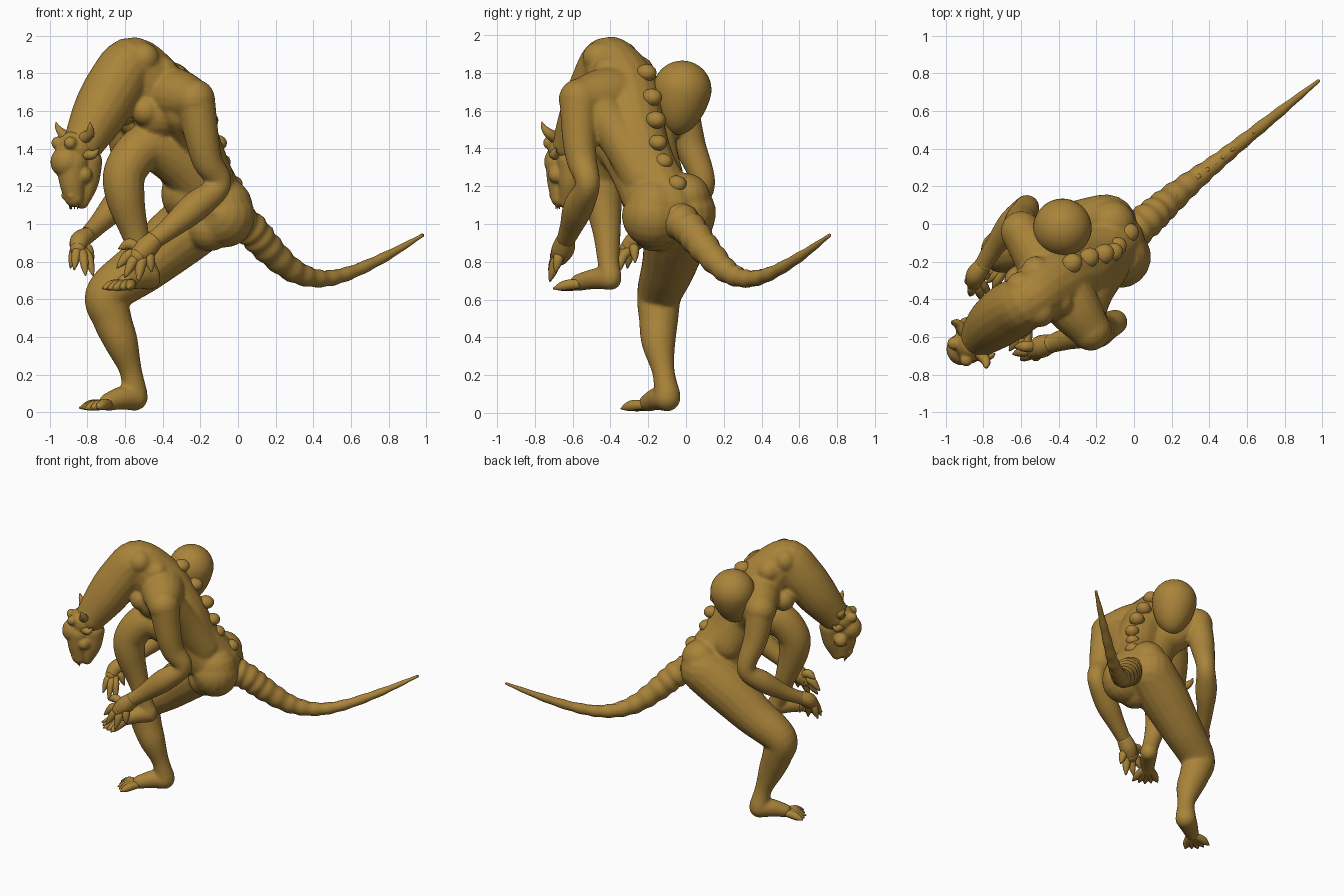
import bpy
import bmesh
import math
from mathutils import Vector, Matrix

cube = bpy.data.objects.get("Cube")
if cube:
    bpy.data.objects.remove(cube, do_unlink=True)

# One clay colour for the whole figure
clay = bpy.data.materials.new("golden_brown_clay")
clay.use_nodes = True
colour = (0.40, 0.23, 0.042, 1)
clay.diffuse_color = colour
for node in clay.node_tree.nodes:
    if node.type == 'BSDF_PRINCIPLED':
        node.inputs["Base Color"].default_value = colour
        node.inputs["Roughness"].default_value = 0.6

UP = Vector((0, 0, 1))
FORWARD = Vector((-0.8, -0.6, 0))      # the creature's own heading
SIDE = Vector((0.6, -0.8, 0))          # its own left


def spline(points, steps):
    """Catmull-Rom samples through (x, y, z, radius) points."""
    pts = [Vector(p) for p in points]
    pts = [pts[0]] + pts + [pts[-1]]
    out = []
    for a, b, c, d in zip(pts, pts[1:], pts[2:], pts[3:]):
        for i in range(steps):
            t = i / steps
            out.append(0.5 * (2 * b + (c - a) * t + (2 * a - 5 * b + 4 * c - d) * t * t
                              + (3 * b - a - 3 * c + d) * t ** 3))
    return out + [pts[-1]]


def ball(bm, centre, radius, scale=(1, 1, 1), segments=20):
    frame = Matrix((FORWARD, SIDE, UP)).transposed().to_4x4()
    matrix = Matrix.Translation(centre) @ frame @ Matrix.Diagonal((*scale, 1))
    bmesh.ops.create_uvsphere(bm, u_segments=segments, v_segments=segments // 2,
                              radius=radius, matrix=matrix)


def limb(bm, points, sides=18, steps=7, ripple=0.0):
    """Round tube along a path, with rounded ends."""
    samples = spline(points, steps)
    centres = [s.xyz for s in samples]
    rings, rotation, last = [], None, None
    for i, s in enumerate(samples):
        tangent = centres[min(i + 1, len(centres) - 1)] - centres[max(i - 1, 0)]
        tangent.normalize()
        if rotation is None:
            rotation = tangent.to_track_quat('Z', 'Y')
        else:
            rotation = last.rotation_difference(tangent) @ rotation
        last = tangent
        radius = s.w * (1 + ripple * math.cos(i * math.tau / 6))
        ring = []
        for k in range(sides):
            a = math.tau * k / sides
            ring.append(bm.verts.new(centres[i] + rotation @ Vector(
                (radius * math.cos(a), radius * math.sin(a), 0))))
        rings.append(ring)
    for low, high in zip(rings, rings[1:]):
        for k in range(sides):
            n = (k + 1) % sides
            bm.faces.new((low[k], low[n], high[n], high[k]))
    bm.faces.new(rings[0][::-1])
    bm.faces.new(rings[-1])
    for end in (samples[0], samples[-1]):
        ball(bm, end.xyz, end.w, segments=sides)


def finish(name, bm, voxel=0.0, smooth=4):
    """Turn the parts into an object, optionally fused into one skin."""
    bmesh.ops.recalc_face_normals(bm, faces=bm.faces)
    mesh = bpy.data.meshes.new(name)
    bm.to_mesh(mesh)
    bm.free()
    mesh.materials.append(clay)
    mesh.shade_smooth()
    obj = bpy.data.objects.new(name, mesh)
    bpy.context.collection.objects.link(obj)
    if voxel:
        fuse = obj.modifiers.new("fuse", 'REMESH')
        fuse.mode = 'VOXEL'
        fuse.voxel_size = voxel
        fuse.use_smooth_shade = True
        relax = obj.modifiers.new("relax", 'SMOOTH')
        relax.iterations = smooth


def digits(bm, palm, tips, radius, lift):
    """Fingers or toes fanning from a palm, each ending in a claw."""
    palm = Vector(palm)
    for tip in map(Vector, tips):
        knuckle = palm.lerp(tip, 0.6) + UP * lift
        joint = palm.lerp(tip, 0.82) + UP * lift * 0.5
        limb(bm, [(*palm.lerp(tip, 0.25), radius), (*knuckle, radius * 1.1),
                  (*joint, radius * 0.85), (*tip, radius * 0.25)], sides=10, steps=4)


# Body: torso and limbs fused into one skin
body = bmesh.new()
# Spine from hips over the hump and down the neck
limb(body, [(-.11, -.1, 1.09, .17), (-.2, -.2, 1.3, .15), (-.28, -.27, 1.5, .16),
            (-.43, -.32, 1.69, .185), (-.56, -.405, 1.845, .15), (-.655, -.46, 1.73, .155),
            (-.74, -.525, 1.58, .145), (-.82, -.6, 1.43, .11)])
# Shoulder girdle, flank muscles, chest, belly and buttocks
limb(body, [(-.23, -.565, 1.66, .11), (-.38, -.36, 1.68, .155), (-.6, -.04, 1.62, .11)])
limb(body, [(-.28, -.46, 1.6, .13), (-.22, -.34, 1.45, .12), (-.14, -.22, 1.24, .12)])
limb(body, [(-.54, -.1, 1.6, .13), (-.4, -.17, 1.45, .12), (-.28, -.13, 1.24, .12)])
for offset in (-.1, .1):
    ball(body, Vector((-.55, -.38, 1.6)) + SIDE * offset, .08)
    ball(body, Vector((-.46, -.33, 1.81)) + SIDE * offset, .08)
    ball(body, Vector((-.55, -.4, 1.88)) + SIDE * offset * .8, .085)
ball(body, (-.42, -.38, 1.59), .145)
ball(body, (-.25, -.19, 1.16), .16)
limb(body, [(-.075, -.17, 1.09, .155), (-.08, -.175, 1.03, .165), (-.15, -.17, .98, .125)])
limb(body, [(-.12, .0, 1.14, .13), (-.15, .0, 1.04, .15)])
# Arms
limb(body, [(-.225, -.565, 1.65, .105), (-.19, -.565, 1.45, .09), (-.16, -.55, 1.33, .08),
            (-.1, -.52, 1.21, .065), (-.23, -.57, 1.09, .08), (-.36, -.61, .98, .06),
            (-.45, -.64, .91, .048)])
limb(body, [(-.6, -.03, 1.6, .1), (-.6, .02, 1.42, .085), (-.57, .09, 1.21, .065),
            (-.65, .0, 1.1, .075), (-.74, -.12, 1.0, .055), (-.81, -.23, .93, .045)])
# Raised leg
limb(body, [(-.13, -.18, 1.12, .15), (-.3, -.28, 1.32, .14), (-.48, -.37, 1.41, .125),
            (-.595, -.43, 1.29, .115), (-.6, -.44, 1.15, .105), (-.55, -.42, .96, .075),
            (-.5, -.41, .8, .058), (-.47, -.4, .72, .06)])
limb(body, [(-.47, -.4, .71, .06), (-.53, -.48, .71, .055), (-.6, -.57, .69, .045)])
# Standing leg
limb(body, [(-.15, -.01, 1.06, .17), (-.31, -.05, .94, .17), (-.5, -.09, .78, .145),
            (-.69, -.14, .63, .12), (-.67, -.145, .5, .105), (-.62, -.145, .37, .09),
            (-.57, -.12, .22, .06), (-.55, -.1, .1, .07)])
limb(body, [(-.55, -.1, .08, .072), (-.62, -.15, .075, .062), (-.69, -.2, .055, .048)])
finish("body", body, voxel=0.011, smooth=5)

# Head: skull, muzzle, jaw, brows and cheeks fused together
head = bmesh.new()
skull = Vector((-.86, -.63, 1.4))
ball(head, skull, .1)
ball(head, (-.91, -.665, 1.33), .087)
limb(head, [(-.88, -.66, 1.32, .085), (-.88, -.665, 1.22, .07), (-.87, -.665, 1.14, .052)])
limb(head, [(-.8, -.6, 1.33, .08), (-.805, -.61, 1.22, .065), (-.83, -.63, 1.12, .04)])
for s in (-1, 1):
    ball(head, skull + FORWARD * .08 + SIDE * s * .055 + UP * .03, .035)
    ball(head, skull + SIDE * s * .07 - UP * .14, .045)
    ball(head, Vector((-.9, -.68, 1.15)) + SIDE * s * .025, .024)
finish("head", head, voxel=0.008, smooth=3)

# Horns, ears and teeth
for s, side_name in ((1, "left"), (-1, "right")):
    horn, ear = bmesh.new(), bmesh.new()
    root = skull + SIDE * s * .06 + UP * .05
    limb(horn, [(*root, .035), (*(root + SIDE * s * .06 + UP * .03), .026),
                (*(root + SIDE * s * .085 + UP * .065 + FORWARD * .015), .014),
                (*(root + SIDE * s * .09 + UP * .09 + FORWARD * .02), .003)], sides=10)
    finish(side_name + "_horn", horn)
    root = skull + SIDE * s * .07 - UP * .03
    limb(ear, [(*root, .03), (*(root + SIDE * s * .04 - FORWARD * .03), .024),
               (*(root + SIDE * s * .05 - FORWARD * .06 + UP * .03), .004)], sides=10)
    finish(side_name + "_ear", ear)

teeth = bmesh.new()
for i in range(-2, 3):
    root = Vector((-.885, -.67, 1.11)) + SIDE * i * .017 - FORWARD * abs(i) * .008
    limb(teeth, [(*root, .008), (*(root - UP * .03), .002)], sides=8, steps=2)
finish("teeth", teeth)

# Hands
hand = bmesh.new()
limb(hand, [(-.44, -.635, .92, .05), (-.49, -.65, .87, .06), (-.53, -.67, .83, .05)])
digits(hand, (-.49, -.65, .87), [(-.63, -.65, .87), (-.64, -.69, .77), (-.6, -.72, .72),
                                 (-.53, -.72, .7), (-.46, -.69, .75)], .027, .025)
finish("left_hand", hand)
hand = bmesh.new()
limb(hand, [(-.8, -.22, .94, .045), (-.84, -.27, .91, .052), (-.85, -.31, .87, .042)])
digits(hand, (-.84, -.28, .9), [(-.89, -.31, .77), (-.87, -.38, .76), (-.81, -.4, .73),
                                (-.77, -.37, .73), (-.77, -.27, .8)], .024, .03)
finish("right_hand", hand)

# Toes: five spread along a line
for name, ball_of_foot, reach in (("left_toes", (-.56, -.52, .69), (-.1, -.15, -.035)),
                                  ("right_toes", (-.67, -.19, .05), (-.14, -.09, -.03))):
    toes = bmesh.new()
    start, reach = Vector(ball_of_foot), Vector(reach)
    across = reach.cross(UP).normalized()
    tips = [start + reach * (1 - abs(i) * .06) + across * i * .042 for i in range(-2, 3)]
    digits(toes, start, tips, .026, .006)
    finish(name, toes)

# Ringed tail
tail_path = [(-.02, -.05, 1.03, .1), (.07, .02, .97, .09), (.16, .1, .87, .08),
             (.29, .21, .755, .063), (.43, .32, .71, .046), (.58, .44, .735, .036),
             (.78, .6, .825, .026), (.98, .76, .94, .009)]
tail = bmesh.new()
limb(tail, tail_path, steps=12, ripple=0.05)
for s in spline(tail_path, 3)[4:17]:
    ball(tail, s.xyz + UP * s.w * .75, s.w * .42, (1.2, .7, .8), 12)
finish("tail", tail)

# Bony knobs down the spine
knobs = bmesh.new()
for x, y, z, r in ((-.33, -.21, 1.8, .06), (-.24, -.18, 1.67, .06), (-.16, -.16, 1.55, .06),
                   (-.11, -.15, 1.43, .055), (-.09, -.12, 1.33, .055), (-.03, -.05, 1.21, .06)):
    ball(knobs, (x, y, z), r, (1, .9, .8), 16)
finish("spine_knobs", knobs, voxel=0.009, smooth=2)

# Large egg resting on the back
egg = bmesh.new()
ball(egg, (0, 0, 0), .155, segments=40)
for v in egg.verts:
    if v.co.z < 0:
        v.co.z *= 1.55
        v.co.xy *= 1 + v.co.z * .5
bmesh.ops.rotate(egg, verts=egg.verts, cent=(0, 0, 0), matrix=Matrix.Rotation(-.15, 3, 'X'))
bmesh.ops.translate(egg, verts=egg.verts, vec=(-.38, -.02, 1.71))
finish("egg", egg)
